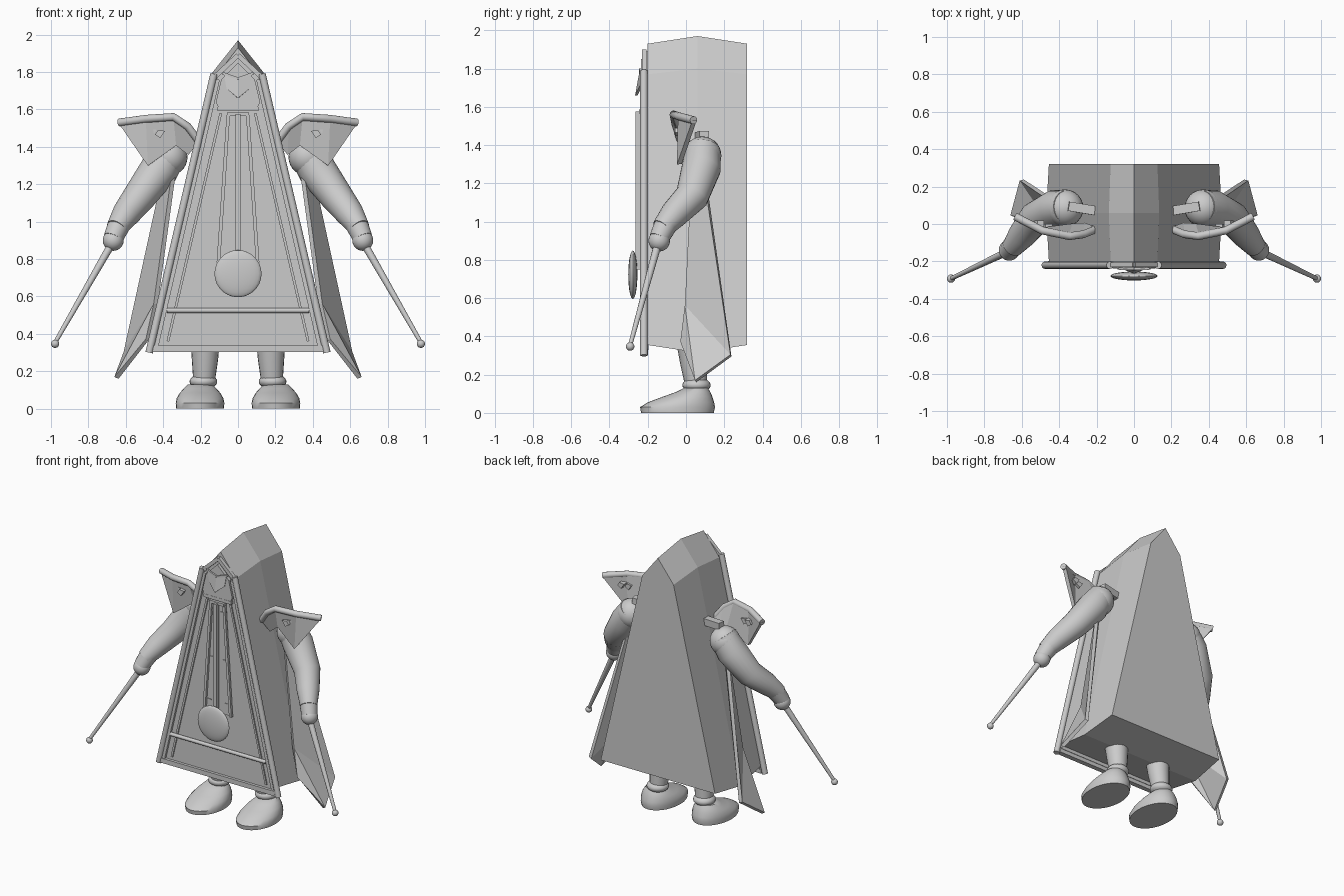
import bpy, bmesh, math
from mathutils import Vector

if "Cube" in bpy.data.objects:
    bpy.data.objects.remove(bpy.data.objects["Cube"], do_unlink=True)

grey = bpy.data.materials.new("plain grey")
grey.use_nodes = True
grey.diffuse_color = (0.6, 0.6, 0.6, 1)
grey.node_tree.nodes["Principled BSDF"].inputs["Base Color"].default_value = (0.6, 0.6, 0.6, 1)


def finish(name, bm, smooth=False):
    bmesh.ops.recalc_face_normals(bm, faces=bm.faces)
    mesh = bpy.data.meshes.new(name)
    bm.to_mesh(mesh)
    bm.free()
    ob = bpy.data.objects.new(name, mesh)
    bpy.context.collection.objects.link(ob)
    mesh.materials.append(grey)
    if smooth:
        bpy.ops.object.select_all(action='DESELECT')
        ob.select_set(True)
        bpy.context.view_layer.objects.active = ob
        bpy.ops.object.shade_smooth_by_angle(angle=math.radians(40))
    return ob


def loft(name, rings, smooth=False):
    """Skin a list of equally long point rings and cap both ends."""
    bm = bmesh.new()
    rows = [[bm.verts.new(p) for p in ring] for ring in rings]
    n = len(rows[0])
    for a, b in zip(rows, rows[1:]):
        for i in range(n):
            j = (i + 1) % n
            bm.faces.new((a[i], a[j], b[j], b[i]))
    bm.faces.new(rows[0])
    bm.faces.new(rows[-1])
    return finish(name, bm, smooth)


def tube(name, points, radii, sides=20, spin=0.0):
    """Round limb or rod through the points."""
    pts = [Vector(p) for p in points]
    rings = []
    for i, p in enumerate(pts):
        d = (pts[min(i + 1, len(pts) - 1)] - pts[max(i - 1, 0)]).normalized()
        u = d.cross(Vector((0, 1, 0))).normalized()
        v = d.cross(u)
        angles = [2 * math.pi * k / sides + spin for k in range(sides)]
        rings.append([p + radii[i] * (u * math.cos(a) + v * math.sin(a)) for a in angles])
    return loft(name, rings, sides > 4)


def bar(name, a, b, radius):
    """Square bar between two points."""
    return tube(name, (a, b), (radius, radius), 4, math.pi / 4)


def plate(name, outline, y0, y1):
    """Front-facing outline (x, z) extruded in depth."""
    return loft(name, [[(x, y, z) for x, z in outline] for y in (y0, y1)])


def sheet(name, points, faces, thickness):
    """Folded panel given real thickness."""
    bm = bmesh.new()
    vs = [bm.verts.new(p) for p in points]
    for f in faces:
        bm.faces.new([vs[i] for i in f])
    ob = finish(name, bm)
    mod = ob.modifiers.new("thickness", 'SOLIDIFY')
    mod.thickness = thickness
    mod.offset = 0
    return ob


def ball(name, centre, radius, scale=(1, 1, 1)):
    bm = bmesh.new()
    bmesh.ops.create_uvsphere(bm, u_segments=24, v_segments=14, radius=radius)
    for v in bm.verts:
        v.co = Vector(c * s for c, s in zip(v.co, scale)) + Vector(centre)
    return finish(name, bm, True)


def mirrored(outline):
    """Complete a right-half outline that starts and ends on or off the centre line."""
    return outline + [(-x, z) for x, z in reversed(outline) if x > 0]


# Tapered case, slightly swollen halfway back
rings = []
for y, grow in ((-0.2, 0), (0.06, 1), (0.32, 0)):
    half = [(0, 1.93 + 0.04 * grow), (0.125 + 0.01 * grow, 1.77 + 0.03 * grow),
            (0.455 + 0.015 * grow, 0.355 - 0.04 * grow)]
    rings.append([(x, y, z) for x, z in mirrored(half)])
loft("case", rings)

# Front panel and its frame
plate("front_panel", mirrored([(0, 1.89), (0.11, 1.78), (0.45, 0.33)]), -0.212, -0.195)
bar("bottom_rail", (-0.46, -0.215, 0.32), (0.46, -0.215, 0.32), 0.024)
tube("lower_crossbar", [(-0.38, -0.222, 0.525), (0.38, -0.222, 0.525)], (0.013, 0.013), 12)
for s, side in ((1, "left"), (-1, "right")):
    tube(side + "_outer_rail", [(s * 0.128, -0.22, 1.79), (s * 0.475, -0.22, 0.3)], (0.02, 0.02), 12)
    bar(side + "_middle_rail", (s * 0.108, -0.218, 1.76), (s * 0.437, -0.218, 0.33), 0.015)
    bar(side + "_inner_rail", (s * 0.092, -0.214, 1.58), (s * 0.375, -0.214, 0.36), 0.01)
    bar(side + "_peak_trim", (0, -0.218, 1.89), (s * 0.118, -0.218, 1.78), 0.018)

# Face shield with a brow and a pointed beak
plate("face_shield", mirrored([(0, 1.85), (0.09, 1.76), (0.118, 1.64), (0.1, 1.6)]), -0.235, -0.21)
bar("shield_sill", (-0.11, -0.225, 1.602), (0.11, -0.225, 1.602), 0.016)
sheet("beak", [(0, -0.242, 1.76), (0.075, -0.235, 1.79), (0.06, -0.235, 1.71),
               (0, -0.26, 1.66), (-0.06, -0.235, 1.71), (-0.075, -0.235, 1.79)],
      [(0, 1, 2, 3), (0, 3, 4, 5)], 0.012)
for s, side in ((1, "left"), (-1, "right")):
    bar(side + "_brow", (0, -0.24, 1.765), (s * 0.085, -0.238, 1.795), 0.009)

# Pendulum, scale and bob
plate("pendulum_backing", mirrored([(0.055, 1.58), (0.105, 0.78)]), -0.222, -0.21)
bar("scale_cap", (-0.058, -0.235, 1.575), (0.058, -0.235, 1.575), 0.014)
bar("pendulum_rod", (0, -0.25, 1.575), (0, -0.25, 0.75), 0.019)
for s, side in ((1, "left"), (-1, "right")):
    bar(side + "_scale_edge", (s * 0.052, -0.23, 1.57), (s * 0.105, -0.23, 0.78), 0.013)
    for z, x in ((1.51, 0.035), (1.17, 0.05), (0.86, 0.07)):
        bar(side + "_scale_tick", (s * (x - 0.015), -0.224, z), (s * (x + 0.015), -0.224, z), 0.005)
ball("pendulum_bob", (0, -0.278, 0.722), 0.126, (1, 0.19, 1))

for s, side in ((1, "left"), (-1, "right")):
    # Arm from shoulder to glove
    ball(side + "_shoulder", (s * 0.37, 0.085, 1.345), 0.1)
    bar(side + "_shoulder_peg", (s * 0.2, 0.07, 1.44), (s * 0.35, 0.095, 1.45), 0.035)
    tube(side + "_sleeve", [(s * 0.355, 0.09, 1.38), (s * 0.42, 0.08, 1.28), (s * 0.53, 0.03, 1.13),
                            (s * 0.6, -0.06, 1.04), (s * 0.65, -0.125, 0.965)],
         (0.09, 0.103, 0.088, 0.075, 0.056))
    tube(side + "_cuff", [(s * 0.635, -0.105, 0.985), (s * 0.668, -0.142, 0.91)], (0.061, 0.052))
    ball(side + "_hand", (s * 0.667, -0.14, 0.9), 0.056)
    # Baton
    tube(side + "_baton", [(s * 0.67, -0.145, 0.89), (s * 0.98, -0.293, 0.35)], (0.021, 0.011), 12)
    ball(side + "_baton_tip", (s * 0.978, -0.292, 0.347), 0.022)

    # Shoulder guard with rolled upper edge
    top = [(s * 0.635, 0.045, 1.53), (s * 0.49, -0.03, 1.55), (s * 0.345, -0.06, 1.56),
           (s * 0.27, -0.05, 1.51), (s * 0.21, -0.025, 1.43)]
    low = [(s * 0.265, -0.005, 1.36), (s * 0.33, -0.01, 1.41), (s * 0.48, -0.035, 1.3)]
    sheet(side + "_shoulder_guard", top + low, [(0, 1, 7), (1, 2, 6, 7), (2, 3, 5, 6), (3, 4, 5)], 0.025)
    tube(side + "_guard_trim", [Vector(p) + Vector((0, -0.005, 0)) for p in top], [0.021] * 5, 12)
    # Three small feather ornaments
    for k in range(3):
        x, z = 0.415 + 0.045 * k, 1.465 + 0.006 * k
        feather = [(x - 0.025, z + 0.02), (x + 0.012, z + 0.025), (x + 0.028, z), (x, z - 0.018)]
        plate(side + "_feather", [(s * a, b) for a, b in feather], -0.058 + 0.02 * k, -0.02 + 0.02 * k)

    # Swept side fin
    sheet(side + "_side_fin", [(s * 0.33, 0.04, 1.36), (s * 0.37, 0.08, 1.36), (s * 0.6, 0.235, 0.3),
                               (s * 0.65, 0.05, 0.165), (s * 0.485, -0.02, 0.37), (s * 0.44, 0.0, 0.56)],
          [(0, 1, 2, 5), (5, 2, 3), (5, 3, 4)], 0.025)

    # Leg, ankle and shoe
    tube(side + "_leg", [(s * 0.175, 0.03, 0.36), (s * 0.177, 0.04, 0.26), (s * 0.182, 0.055, 0.13)],
         (0.078, 0.07, 0.056))
    ball(side + "_ankle", (s * 0.185, 0.055, 0.145), 0.074, (1, 1, 0.55))
    shoe = []
    for z, front, back, half in ((0, -0.235, 0.145, 0.128), (0.03, -0.24, 0.152, 0.13),
                                 (0.055, -0.2, 0.147, 0.125), (0.085, -0.12, 0.138, 0.108),
                                 (0.11, -0.05, 0.127, 0.085), (0.13, -0.01, 0.115, 0.065)):
        angles = [2 * math.pi * k / 28 for k in range(28)]
        mid, depth = (front + back) / 2, (back - front) / 2
        shoe.append([(s * 0.203 + half * math.cos(a), mid + depth * math.sin(a), z) for a in angles])
    loft(side + "_shoe", shoe, True)
